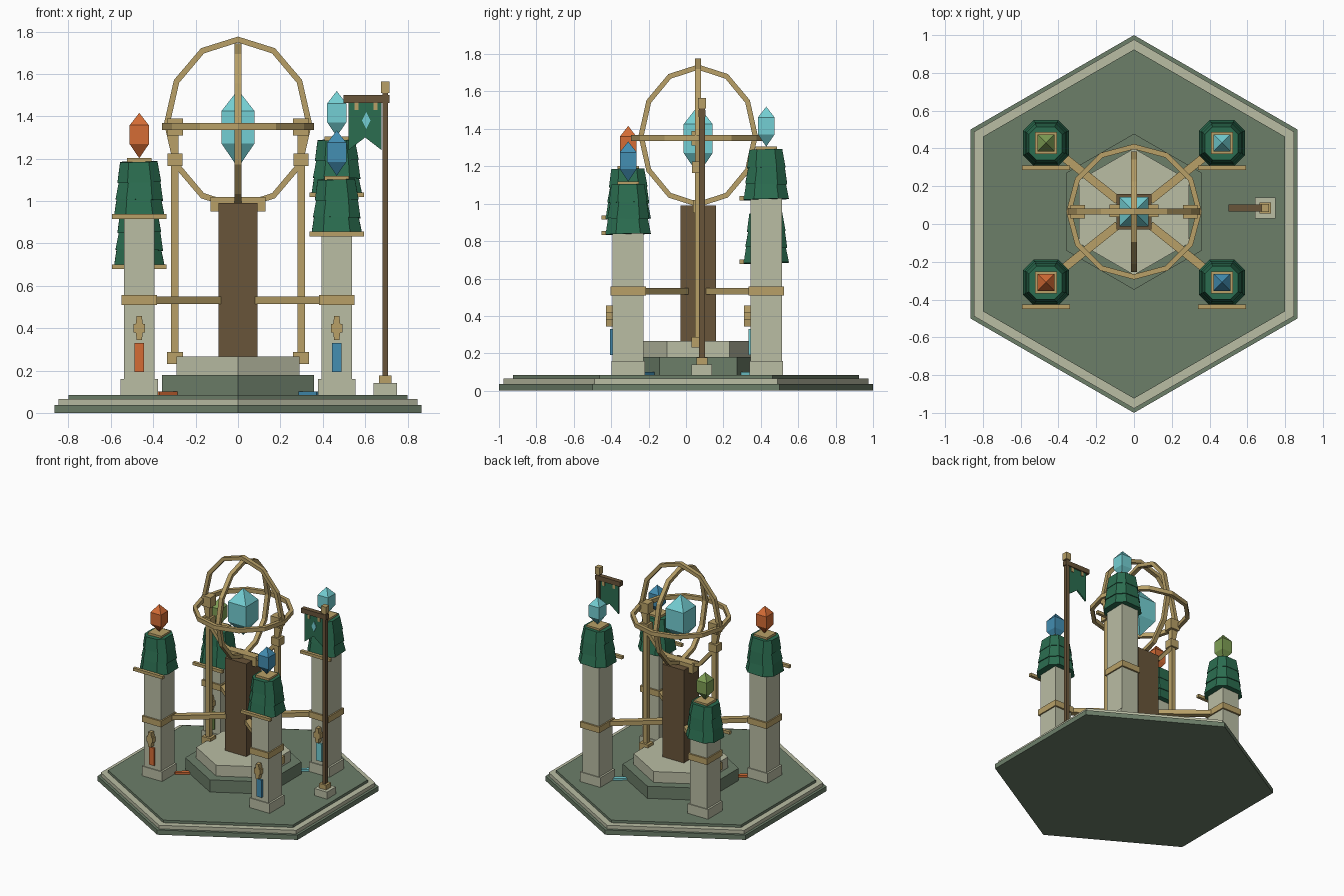
import bpy, bmesh
from math import sin, cos, pi, atan2, radians
from mathutils import Matrix, Vector

cube = bpy.data.objects.get("Cube")
if cube:
    bpy.data.objects.remove(cube, do_unlink=True)

CY = 0.06  # centre line of the shrine in y


def material(name, hex_code):
    def lin(c):
        c /= 255
        return c / 12.92 if c <= 0.04045 else ((c + 0.055) / 1.055) ** 2.4
    rgba = [lin(int(hex_code[i:i + 2], 16)) for i in (0, 2, 4)] + [1]
    m = bpy.data.materials.new(name)
    m.use_nodes = True
    m.diffuse_color = rgba
    m.node_tree.nodes["Principled BSDF"].inputs["Base Color"].default_value = rgba
    return m


STONE = material("mossy stone", "6C7E69")
CREAM = material("pale stone", "BABDA4")
BRASS = material("brass", "B8A067")
WOOD = material("dark wood", "69553A")
ROOF = material("roof green", "2B6D50")
CYAN = material("cyan crystal", "74CFD3")
BLUE = material("blue crystal", "438EB2")
ORANGE = material("orange crystal", "D56C35")
LEAF = material("leaf crystal", "7F9F55")


def loft(name, rings, mat, matrix=None, closed=False):
    """Bridge equal rings of points, capping the ends unless closed."""
    bm = bmesh.new()
    rows = [[bm.verts.new(p) for p in ring] for ring in rings]
    n = len(rows[0])
    pairs = list(zip(rows, rows[1:])) + ([(rows[-1], rows[0])] if closed else [])
    for a, b in pairs:
        for i in range(n):
            j = (i + 1) % n
            bm.faces.new((a[i], a[j], b[j], b[i]))
    if not closed:
        bm.faces.new(rows[0])
        bm.faces.new(rows[-1])
    bmesh.ops.remove_doubles(bm, verts=bm.verts, dist=1e-5)
    bmesh.ops.recalc_face_normals(bm, faces=bm.faces)
    me = bpy.data.meshes.new(name)
    bm.to_mesh(me)
    bm.free()
    me.materials.append(mat)
    ob = bpy.data.objects.new(name, me)
    if matrix is not None:
        ob.matrix_world = matrix
    bpy.context.collection.objects.link(ob)
    return ob


def polygon(rx, ry, n, z, turn=0.0):
    return [(rx * cos(2 * pi * i / n + turn), ry * sin(2 * pi * i / n + turn), z)
            for i in range(n)]


def rect(a, b, z):
    return [(-a, -b, z), (a, -b, z), (a, b, z), (-a, b, z)]


def box(name, x, y, z0, z1, a, b, mat):
    """Upright box with half sizes a and b."""
    return loft(name, [rect(a, b, z0), rect(a, b, z1)], mat, Matrix.Translation((x, y, 0)))


def hex_slab(name, y, z0, z1, r, mat):
    rings = [polygon(r, r, 6, z, pi / 2) for z in (z0, z1)]
    return loft(name, rings, mat, Matrix.Translation((0, y, 0)))


def bar(name, p, q, z0, z1, half, mat):
    """Horizontal bar between two plan points."""
    d = Vector(q) - Vector(p)
    mid = (Vector(p) + Vector(q)) / 2
    m = Matrix.Translation((mid.x, mid.y, 0)) @ Matrix.Rotation(atan2(d.y, d.x), 4, 'Z')
    return loft(name, [rect(d.length / 2, half, z) for z in (z0, z1)], mat, m)


def plate(name, outline, x, y, z, half, mat):
    """Flat outline in x and z, extruded along y."""
    rings = [[(u, s * half, v) for u, v in outline] for s in (-1, 1)]
    return loft(name, rings, mat, Matrix.Translation((x, y, z)))


def crystal(name, x, y, tip, k, mat):
    steps = ((0, 0), (0.045, -0.058), (0.045, -0.148), (0, -0.214))
    rings = [rect(r * k, r * k, h * k) for r, h in steps]
    return loft(name, rings, mat, Matrix.Translation((x, y, tip)))


def hoop(name, rx, ry, z, turn):
    t, h = 0.014, 0.016
    rings = [polygon(rx + s, ry + s, 12, w)
             for s, w in ((t, -h), (t, h), (-t, h), (-t, -h))]
    return loft(name, rings, BRASS, Matrix.Translation((0, CY + 0.005, z)) @ turn, closed=True)


def chamfered(a, z):
    c = a * 0.54
    return [(a, -c, z), (a, c, z), (c, a, z), (-c, a, z),
            (-a, c, z), (-a, -c, z), (-c, -a, z), (c, -a, z)]


# Stepped base and dais
hex_slab("base_lower", 0, 0, 0.037, 1.0, STONE)
hex_slab("base_trim", 0, 0.037, 0.065, 0.977, CREAM)
hex_slab("base_floor", 0, 0.065, 0.085, 0.924, STONE)
hex_slab("dais_lower", CY + 0.005, 0.085, 0.18, 0.413, STONE)
hex_slab("dais_upper", CY + 0.005, 0.18, 0.265, 0.335, CREAM)

# Central pillar, crystal and hoops
box("central_pillar", 0, CY + 0.005, 0.265, 0.99, 0.093, 0.095, WOOD)
box("pillar_cap", 0, CY + 0.01, 0.95, 1.02, 0.13, 0.032, BRASS)
crystal("central_crystal", 0, CY + 0.005, 1.525, 1.72, CYAN)
hoop("level_hoop", 0.345, 0.345, 1.352, Matrix())
upright = Matrix.Rotation(pi / 2, 4, 'X')
hoop("wide_hoop", 0.335, 0.395, 1.367, upright)
hoop("cross_hoop", 0.305, 0.367, 1.363, Matrix.Rotation(pi / 2, 4, 'Z') @ upright)

# Side posts holding the hoops
for side, s in (("left", 1), ("right", -1)):
    x, y = s * 0.298, CY + 0.005
    box(side + "_post", x, y, 0.24, 1.35, 0.018, 0.018, BRASS)
    box(side + "_post_foot", x, y, 0.23, 0.288, 0.038, 0.035, BRASS)
    box(side + "_post_collar", x, y, 1.165, 1.225, 0.035, 0.032, BRASS)
    box(side + "_post_bracket", x, y, 1.31, 1.39, 0.038, 0.035, BRASS)

# Four towers: side, depth sign, roof height, crystal colour
BOSS = [(-0.012, -0.057), (0.012, -0.057), (0.017, -0.02), (0.027, -0.02),
        (0.027, 0.02), (0.017, 0.02), (0.012, 0.057), (-0.012, 0.057),
        (-0.017, 0.02), (-0.027, 0.02), (-0.027, -0.02), (-0.017, -0.02)]
TOWERS = (("front_left", 1, -1, 0.832, BLUE), ("front_right", -1, -1, 0.915, ORANGE),
          ("back_left", 1, 1, 1.018, CYAN), ("back_right", -1, 1, 0.678, LEAF))
for name, sx, sy, top, gem in TOWERS:
    x, y = sx * 0.466, CY + sy * 0.369
    box(name + "_plinth", x, y, 0.085, 0.16, 0.088, 0.09, CREAM)
    box(name + "_shaft", x, y, 0.16, top + 0.02, 0.073, 0.083, CREAM)
    box(name + "_band", x, y, 0.51, 0.557, 0.083, 0.096, BRASS)
    box(name + "_panel", x, y - 0.088, 0.192, 0.33, 0.023, 0.008, gem)
    plate(name + "_boss", BOSS, x, y - 0.1, 0.4, 0.02, BRASS)
    # Overlapping roof tiers, each slightly crooked
    for i in range(3):
        low, high = 0.121 - i * 0.009, 0.104 - i * 0.008
        tilt = radians(1.5) * (1 if i % 2 else -1)
        m = Matrix.Translation((x, y, top + 0.005 + i * 0.085)) @ Matrix.Rotation(tilt, 4, 'Y')
        m = m @ Matrix.Rotation(-tilt, 4, 'X')
        loft(f"{name}_roof_tier_{i + 1}", [chamfered(low, 0), chamfered(high, 0.096)], ROOF, m)
    box(name + "_eave_bar", x, y - 0.13, top, top + 0.023, 0.128, 0.012, BRASS)
    box(name + "_roof_cap", x, y, top + 0.255, top + 0.287, 0.058, 0.058, BRASS)
    crystal(name + "_crystal", x, y, top + 0.501, 1, gem)
    # Strut to the pillar and glowing floor channel below it
    bar(name + "_strut", (x, y), (sx * 0.085, CY + sy * 0.065), 0.515, 0.55, 0.022, BRASS)
    bar(name + "_channel", (sx * 0.38, CY + sy * 0.3), (sx * 0.28, CY + sy * 0.22),
        0.085, 0.1, 0.015, gem)

# Banner pole
PX, PY = 0.695, 0.085
box("pole_base", PX, PY, 0.085, 0.14, 0.055, 0.055, CREAM)
box("pole_collar", PX, PY, 0.14, 0.177, 0.03, 0.03, BRASS)
box("banner_pole", PX, PY, 0.177, 1.52, 0.013, 0.016, WOOD)
box("pole_finial", PX, PY, 1.51, 1.565, 0.021, 0.021, BRASS)
box("banner_arm", 0.607, PY, 1.463, 1.5, 0.108, 0.018, WOOD)

# Swallow-tailed banner with emblem and clips
plate("banner", [(-0.078, 0.1), (-0.078, -0.13), (0, -0.07), (0.078, -0.13), (0.078, 0.1)],
      0.6, PY, 1.37, 0.006, ROOF)
plate("banner_emblem", [(-0.02, 0), (0, -0.04), (0.02, 0), (0, 0.04)],
      0.605, PY - 0.007, 1.38, 0.004, CYAN)
for s in (-1, 1):
    box("banner_clip", 0.604 + s * 0.045, PY, 1.43, 1.468, 0.01, 0.012, BRASS)
